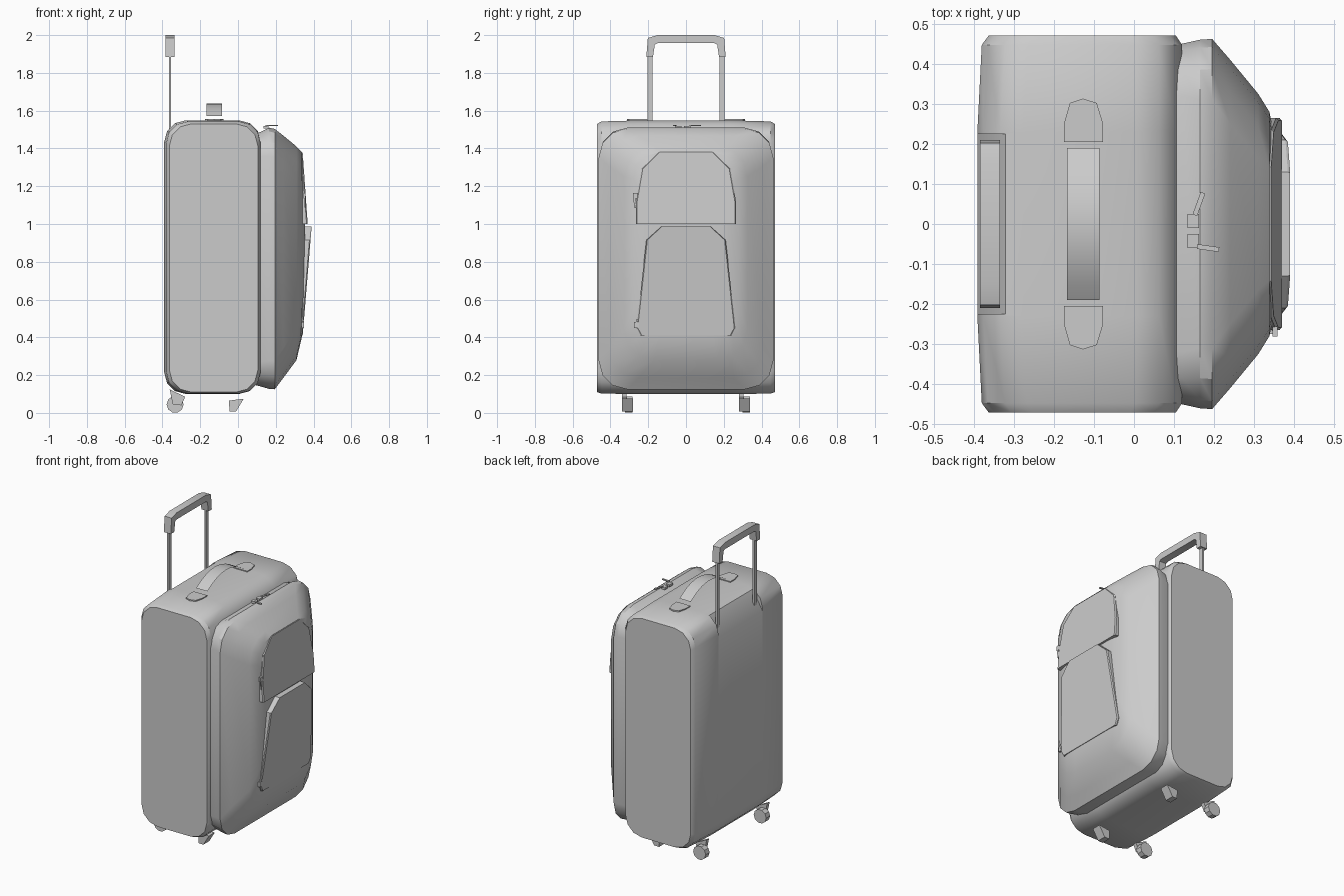
import bpy, bmesh, math
from mathutils import Vector, Matrix

if "Cube" in bpy.data.objects:
    bpy.data.objects.remove(bpy.data.objects["Cube"])


def finish(name, bm, angle=35):
    bmesh.ops.recalc_face_normals(bm, faces=bm.faces)
    me = bpy.data.meshes.new(name)
    bm.to_mesh(me)
    bm.free()
    me.shade_smooth()
    me.set_sharp_from_angle(angle=math.radians(angle))
    ob = bpy.data.objects.new(name, me)
    bpy.context.collection.objects.link(ob)
    return ob


def rounded(u0, u1, v0, v1, r, n=3):
    """Rounded rectangle outline, n segments per corner."""
    pts = []
    for cu, cv, a in ((u1 - r, v1 - r, 0), (u0 + r, v1 - r, 90),
                      (u0 + r, v0 + r, 180), (u1 - r, v0 + r, 270)):
        for i in range(n + 1):
            t = math.radians(a + 90 * i / n)
            pts.append((cu + r * math.cos(t), cv + r * math.sin(t)))
    return pts


def loft(name, rings, angle=35):
    bm = bmesh.new()
    vr = [[bm.verts.new(p) for p in ring] for ring in rings]
    for a, b in zip(vr, vr[1:]):
        for i in range(len(a)):
            j = (i + 1) % len(a)
            bm.faces.new((a[i], a[j], b[j], b[i]))
    bm.faces.new(vr[0])
    bm.faces.new(vr[-1])
    return finish(name, bm, angle)


def prism_y(name, pts, y0, y1):
    return loft(name, [[(x, y, z) for x, z in pts] for y in (y0, y1)])


def prism_x(name, pts, x0, x1):
    return loft(name, [[(x, y, z) for y, z in pts] for x in (x0, x1)])


def box(name, loc, size, rot=0, axis='Z'):
    bm = bmesh.new()
    bmesh.ops.create_cube(bm, size=1, matrix=Matrix.Translation(loc)
                          @ Matrix.Rotation(math.radians(rot), 4, axis)
                          @ Matrix.Diagonal((*size, 1)))
    return finish(name, bm)


# main shell, lofted side to side
half = [(0.47, -0.363, 0.105, 0.11, 1.53), (0.447, -0.38, 0.12, 0.102, 1.543),
        (0.23, -0.391, 0.12, 0.1, 1.549)]
secs = [(-y, *s) for y, *s in half] + [(y, *s) for y, *s in reversed(half)]
body = loft("shell", [[(x, y, z) for x, z in rounded(x0, x1, z0, z1, 0.115)]
                      for y, x0, x1, z0, z1 in secs])

# sloped recess where the pull handle enters
cutter = prism_y("recess_cutter", [(-0.397, 1.405), (-0.31, 1.555),
                                   (-0.31, 1.7), (-0.5, 1.7), (-0.5, 1.405)], -0.225, 0.225)
cutter.hide_render = True
mod = body.modifiers.new("recess", 'BOOLEAN')
mod.operation, mod.object, mod.solver = 'DIFFERENCE', cutter, 'EXACT'
dg = bpy.context.evaluated_depsgraph_get()
mesh = bpy.data.meshes.new_from_object(body.evaluated_get(dg))
body.modifiers.clear()
body.data = mesh
mesh.set_sharp_from_angle(angle=math.radians(35))
bpy.data.objects.remove(cutter)

# bulging front compartment, lofted back to front
lid = [(0.08, 0.445, 0.15, 1.48, 0.13), (0.12, 0.45, 0.14, 1.487, 0.13),
       (0.165, 0.46, 0.127, 1.51, 0.15), (0.195, 0.462, 0.125, 1.503, 0.15),
       (0.24, 0.41, 0.185, 1.468, 0.16), (0.31, 0.325, 0.28, 1.41, 0.16),
       (0.338, 0.28, 0.4, 1.38, 0.14), (0.355, 0.2, 0.6, 1.2, 0.1)]
loft("front_compartment", [[(x, y, z) for y, z in rounded(-h, h, z0, z1, r)]
                           for x, h, z0, z1, r in lid], 30)


# front pockets: mirrored outline, depth follows the bulge
def pocket(name, side, depth):
    pts = side + [(-y, z) for y, z in reversed(side)]
    loft(name, [[(depth(z) - d, y * k, z) for y, z in pts]
                for d, k in ((0.07, 1), (0.006, 1), (0, 0.975))], 25)


pocket("upper_pocket", [(0.265, 1.0), (0.265, 1.12), (0.235, 1.29), (0.145, 1.378)],
       lambda z: 0.352 - 0.028 * (z - 1.2) / 0.4 + 0.003)
pocket("lower_pocket", [(0.24, 0.41), (0.262, 0.45), (0.21, 0.915), (0.13, 0.987)],
       lambda z: 0.39 - 0.047 * (0.987 - z) / 0.57)

# telescopic pull handle
for s, side in ((-1, "front"), (1, "rear")):
    box("pull_pole_" + side, (-0.36, s * 0.19, 1.68), (0.012, 0.025, 0.46))
right = [(0.175, 1.885), (0.21, 1.885), (0.202, 1.985), (0.15, 2.0)]
inner = [(-0.15, 1.957), (0.15, 1.957), (0.165, 1.95)]
grip = ([(0.15, 1.957), (0.165, 1.95)] + right
        + [(-y, z) for y, z in reversed(right)] + [(-0.165, 1.95), (-0.15, 1.957)])
prism_x("pull_grip", grip, -0.385, -0.335)

# carry strap: thin arched ribbon with flat end tabs
bm = bmesh.new()
N, prev = 10, None
for i in range(N + 1):
    y = -0.19 + 0.38 * i / N
    z = 1.572 + 0.066 * (1 - (y / 0.19) ** 2)
    cur = [bm.verts.new((x, y, z)) for x in (-0.167, -0.086)]
    if prev:
        bm.faces.new((prev[0], prev[1], cur[1], cur[0]))
    prev = cur
finish("carry_strap", bm)
tab = [(-0.175, 0.205), (-0.077, 0.205), (-0.077, 0.25), (-0.093, 0.302),
       (-0.127, 0.313), (-0.16, 0.302), (-0.175, 0.25)]
for s, side in ((-1, "front"), (1, "rear")):
    loft("strap_tab_" + side, [[(x, y * s, z) for x, y in tab] for z in (1.54, 1.555)])

# casters at the back, wedge feet at the front
for s, side in ((-1, "front"), (1, "rear")):
    y = s * 0.31
    prism_y("caster_fork_" + side, [(-0.362, 0.125), (-0.28, 0.085), (-0.3, 0.04),
                                    (-0.345, 0.045)], y - 0.03, y - 0.005)
    bm = bmesh.new()
    bmesh.ops.create_cone(bm, cap_ends=True, segments=10, radius1=0.045, radius2=0.045,
                          depth=0.04, matrix=Matrix.Translation((-0.333, y + 0.008, 0.045))
                          @ Matrix.Rotation(math.pi / 2, 4, 'X')
                          @ Matrix.Rotation(math.radians(18), 4, 'Z'))
    finish("caster_wheel_" + side, bm, 30)
    prism_y("foot_" + side, [(-0.048, 0.065), (0.03, 0.075), (-0.01, 0.008),
                             (-0.045, 0.008)], y - 0.03, y + 0.03)


# zip sliders and pulls
def zip_pull(name, slider, pull, size, rot, axis):
    box(name + "_slider", slider, (0.028, 0.035, 0.014) if axis == 'Z'
        else (0.012, 0.025, 0.03))
    box(name + "_tab", pull, size, rot, axis)


zip_pull("main_zip_a", (0.148, 0.008, 1.513), (0.162, 0.05, 1.522), (0.012, 0.06, 0.006), -20, 'Z')
zip_pull("main_zip_b", (0.148, -0.042, 1.513), (0.185, -0.06, 1.522), (0.055, 0.012, 0.006), -8, 'Z')
zip_pull("upper_pocket_zip", (0.352, -0.268, 1.15), (0.355, -0.27, 1.11), (0.005, 0.012, 0.05), 8, 'X')
zip_pull("lower_pocket_zip", (0.343, -0.262, 0.465), (0.347, -0.262, 0.475), (0.005, 0.01, 0.04), -8, 'X')
